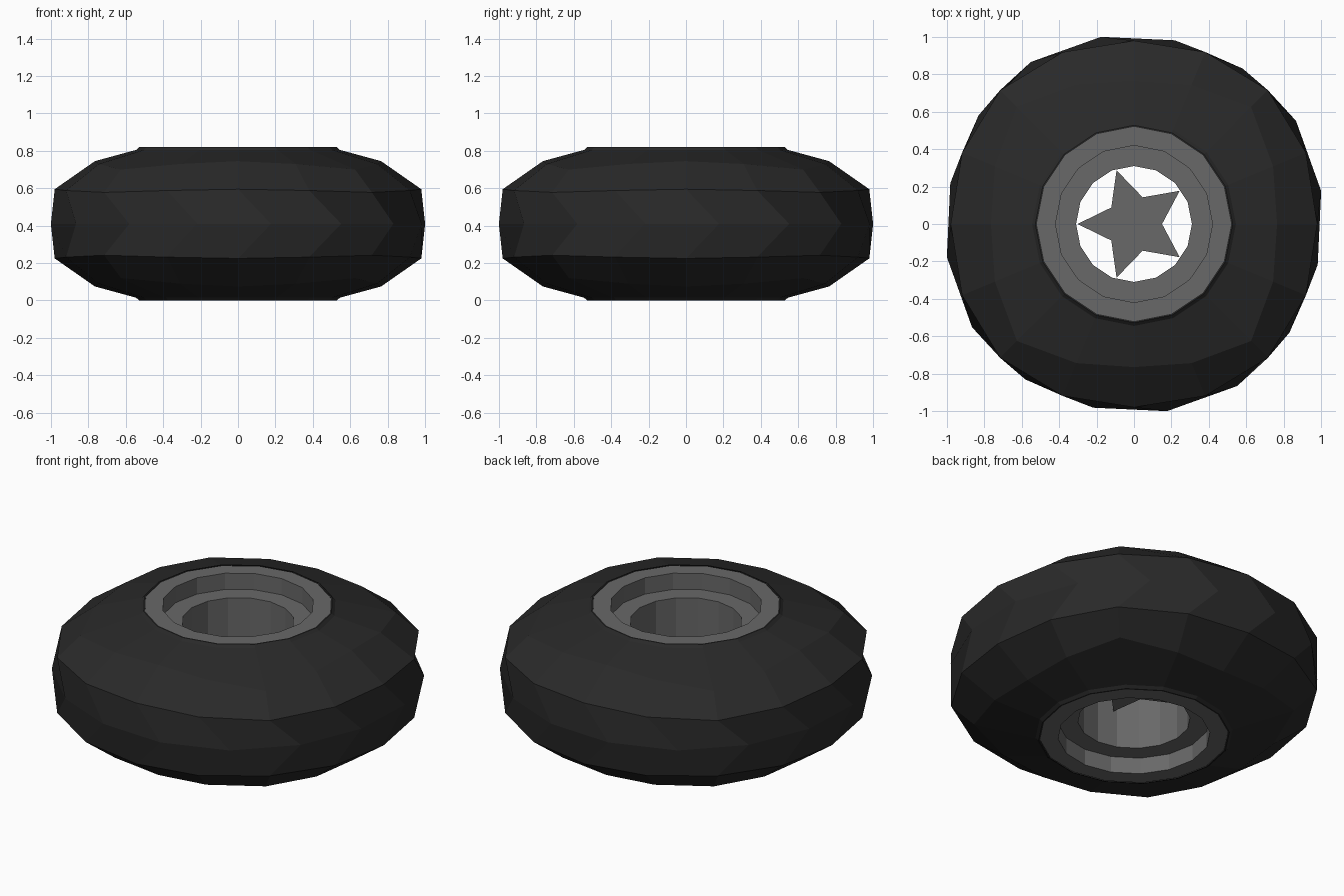
import bpy, bmesh
from math import sin, cos, radians

if "Cube" in bpy.data.objects:
    bpy.data.objects.remove(bpy.data.objects["Cube"])

H = 0.82      # overall height
N = 16        # sides


def material(name, v):
    m = bpy.data.materials.new(name)
    m.diffuse_color = (v, v, v, 1)
    m.use_nodes = True
    m.node_tree.nodes["Principled BSDF"].inputs["Base Color"].default_value = m.diffuse_color
    return m


def add_object(name, bm, mat):
    me = bpy.data.meshes.new(name)
    bm.to_mesh(me)
    bm.free()
    me.materials.append(mat)
    ob = bpy.data.objects.new(name, me)
    bpy.context.collection.objects.link(ob)
    return ob


def quarter(a, b, c):
    """Values repeating every quarter turn: axis, between, diagonal, between."""
    return [a, b, c, b]


def loft(name, rings, mat):
    """Skin rings of (radii, heights, twist); each list repeats every 4 vertices."""
    bm = bmesh.new()
    loops = []
    for rs, zs, twist in rings:
        loop = []
        for k in range(N):
            a = radians(360 / N * k + twist)
            r = rs[k % 4]
            loop.append(bm.verts.new((r * cos(a), r * sin(a), zs[k % 4])))
        loops.append(loop)
    for p, q in zip(loops, loops[1:]):
        for k in range(N):
            j = (k + 1) % N
            bm.faces.new((p[k], q[k], q[j], p[j]))
    return add_object(name, bm, mat)


def circle(r, z):
    return ([r] * 4, [z] * 4, 0)


def mirrored(half, middle=()):
    """Add the lower half by reflecting the upper rings about mid-height."""
    low = [(r, [H - z for z in zs], t) for r, zs, t in reversed(half)]
    return half + list(middle) + low


rubber = material("rubber", 0.022)
metal = material("metal", 0.14)

# Tyre: bead lip, squarish shoulders and a twisted middle ring for the chevron tread
upper = [
    circle(0.52, H),
    circle(0.528, H),
    circle(0.545, 0.805),
    (quarter(0.765, 0.805, 0.885), quarter(0.745, 0.73, 0.70), 0),
    (quarter(0.98, 0.995, 1.012), quarter(0.595, 0.588, 0.578), 0),
]
tread_middle = ([1.016, 1.027, 1.014, 1.006], [H / 2] * 4, 10)
loft("tyre", mirrored(upper, [tread_middle]), rubber)

# Rim: stepped well on both sides joined by a hub tube (inward facing)
rim_half = [circle(0.52, H - 0.003), circle(0.42, H - 0.003),
            circle(0.42, 0.718), circle(0.31, 0.718)]
loft("rim", mirrored(rim_half)[::-1], metal)

# Star-shaped spoke plate inside the hub tube
bm = bmesh.new()
tips = []
for k in range(10):
    a = radians(180 + 36 * k)
    r = 0.15 if k % 2 else 0.302
    tips.append(bm.verts.new((r * cos(a), r * sin(a), 0.32)))
centre = bm.verts.new((0, 0, 0.32))
for k in range(10):
    bm.faces.new((centre, tips[k], tips[(k + 1) % 10]))
add_object("spoke_plate", bm, metal)
